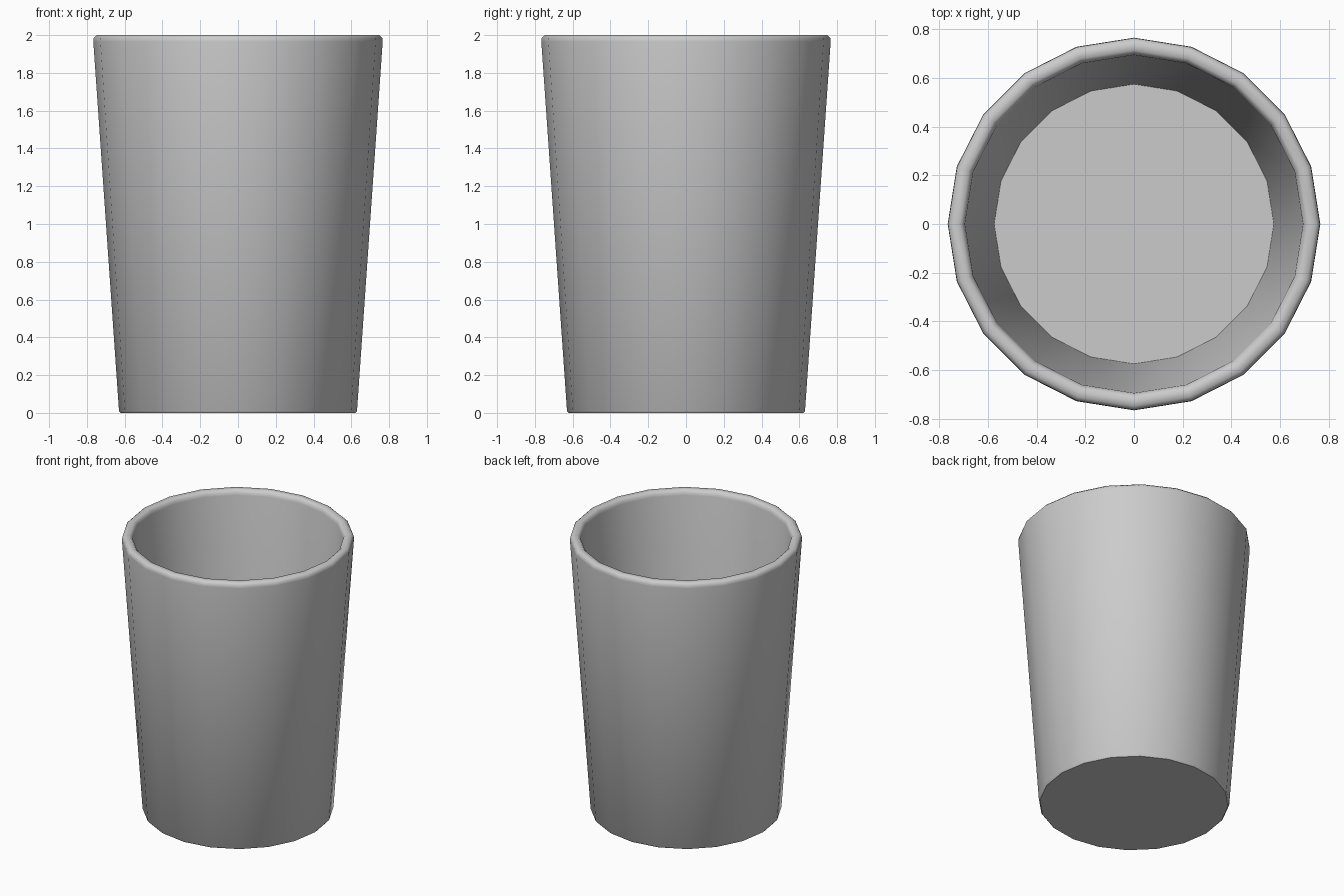
import bpy, bmesh, math

if "Cube" in bpy.data.objects:
    bpy.data.objects.remove(bpy.data.objects["Cube"])

SIDES = 20

# Cross-section (radius, height): base, outer wall, rounded rim, inner wall, inner floor
profile = [(0.622, 0.0), (0.63, 0.01), (0.766, 1.965), (0.764, 1.985), (0.748, 2.0),
           (0.715, 2.0), (0.70, 1.985), (0.695, 1.965), (0.575, 0.06)]

bm = bmesh.new()
rings = [[bm.verts.new((r * math.cos(2 * math.pi * i / SIDES),
                        r * math.sin(2 * math.pi * i / SIDES), z))
          for i in range(SIDES)] for r, z in profile]

# Walls and rim
for low, high in zip(rings, rings[1:]):
    for i in range(SIDES):
        j = (i + 1) % SIDES
        bm.faces.new((low[i], low[j], high[j], high[i]))

# Underside and inner floor
bm.faces.new(rings[0][::-1])
bm.faces.new(rings[-1])
bmesh.ops.recalc_face_normals(bm, faces=bm.faces)

mesh = bpy.data.meshes.new("cup")
bm.to_mesh(mesh)
bm.free()
cup = bpy.data.objects.new("cup", mesh)
bpy.context.collection.objects.link(cup)

# Smooth walls, crisp floor edges
bpy.context.view_layer.objects.active = cup
cup.select_set(True)
bpy.ops.object.shade_smooth_by_angle(angle=math.radians(50))
